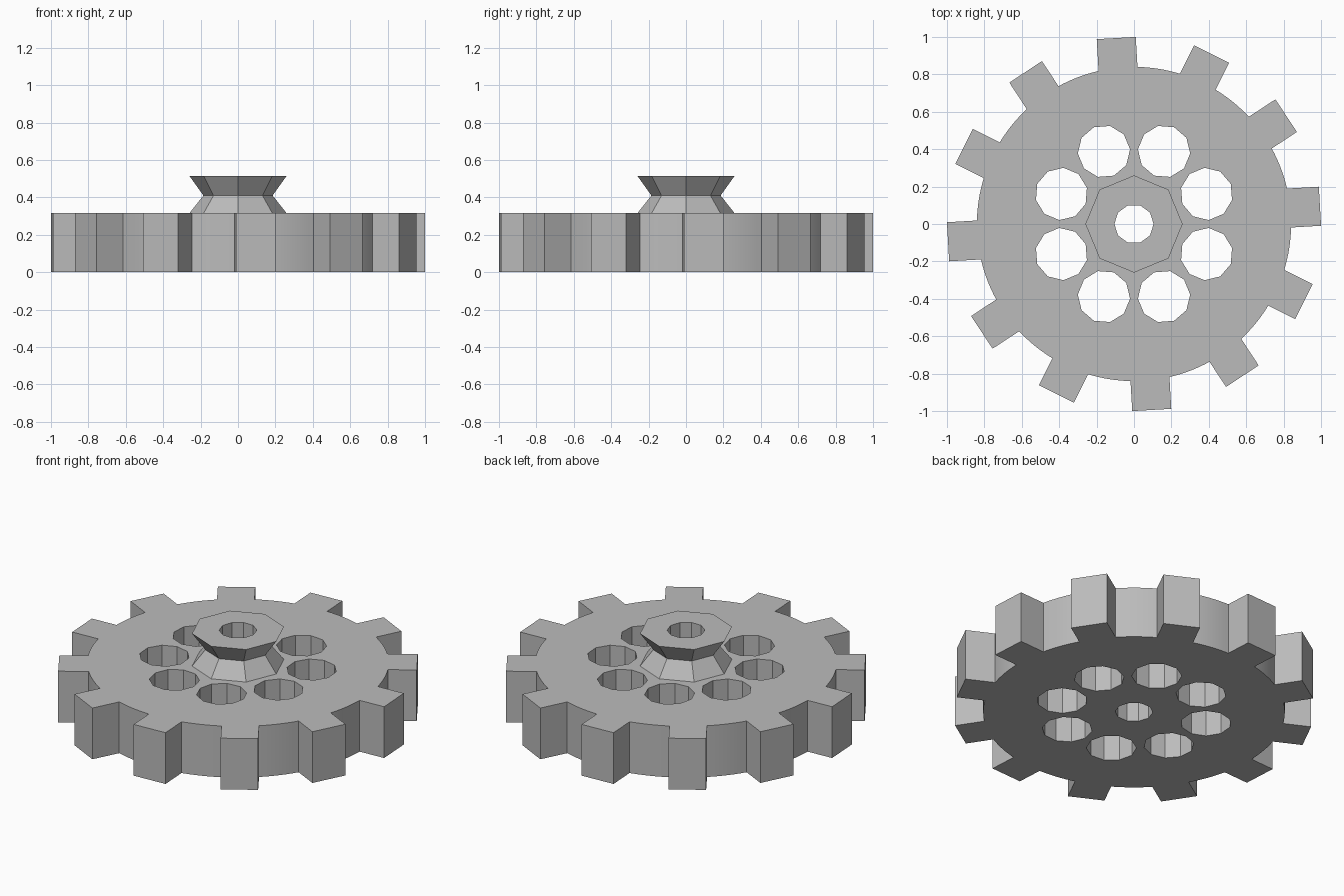
import bpy
import bmesh
from math import sin, cos, asin, pi, radians

cube = bpy.data.objects.get("Cube")
if cube:
    bpy.data.objects.remove(cube)

THICK = 0.315
ROOT, TIP = 0.84, 0.998
TEETH, HOLES = 12, 8

steel = bpy.data.materials.new("grey steel")
steel.use_nodes = True
steel.diffuse_color = (0.5, 0.5, 0.5, 1)
steel.node_tree.nodes["Principled BSDF"].inputs["Base Color"].default_value = (0.5, 0.5, 0.5, 1)


def polar(r, a):
    return (r * cos(a), r * sin(a))


def ring(r, sides, turn=0.0, centre=(0, 0)):
    """Corners of a regular polygon."""
    points = [polar(r, turn + 2 * pi * i / sides) for i in range(sides)]
    return [(centre[0] + x, centre[1] + y) for x, y in points]


def toothed_outline():
    """Square teeth, slightly off the radial line, joined by root arcs."""
    low, high, arc_steps = -0.067, 0.142, 8
    start, end = asin(low / ROOT), asin(high / ROOT)
    pitch = 2 * pi / TEETH
    points = []
    for i in range(TEETH):
        turn = radians(3.3) + i * pitch
        c, s = cos(turn), sin(turn)
        points.append(polar(ROOT, turn + start))
        points += [(TIP * c - y * s, TIP * s + y * c) for y in (low, high)]
        gap = pitch - end + start
        points += [polar(ROOT, turn + end + gap * k / arc_steps) for k in range(arc_steps)]
    return points


def select_only(ob):
    bpy.ops.object.select_all(action="DESELECT")
    ob.select_set(True)
    bpy.context.view_layer.objects.active = ob


def plate(name, loops, height):
    """Extruded flat shape; the first loop is the rim, the others are holes."""
    curve = bpy.data.curves.new(name, "CURVE")
    curve.dimensions = "2D"
    curve.fill_mode = "BOTH"
    curve.extrude = height / 2
    for loop in loops:
        spline = curve.splines.new("POLY")
        spline.points.add(len(loop) - 1)
        spline.use_cyclic_u = True
        for point, (x, y) in zip(spline.points, loop):
            point.co = (x, y, 0, 1)
    ob = bpy.data.objects.new(name, curve)
    bpy.context.collection.objects.link(ob)
    select_only(ob)
    bpy.ops.object.convert(target="MESH")
    ob = bpy.context.object
    bm = bmesh.new()
    bm.from_mesh(ob.data)
    bmesh.ops.remove_doubles(bm, verts=bm.verts, dist=0.0001)
    bmesh.ops.translate(bm, verts=bm.verts, vec=(0, 0, height / 2))
    bmesh.ops.recalc_face_normals(bm, faces=bm.faces)
    bm.to_mesh(ob.data)
    bm.free()
    return ob


def stack(name, levels, sides):
    """Closed solid through polygon rings given as (radius, height)."""
    bm = bmesh.new()
    rings = [[bm.verts.new((x, y, z)) for x, y in ring(r, sides)] for r, z in levels]
    for a, b in zip(rings, rings[1:]):
        for i in range(sides):
            j = (i + 1) % sides
            bm.faces.new((a[i], a[j], b[j], b[i]))
    bm.faces.new(rings[0][::-1])
    bm.faces.new(rings[-1])
    mesh = bpy.data.meshes.new(name)
    bm.to_mesh(mesh)
    bm.free()
    ob = bpy.data.objects.new(name, mesh)
    bpy.context.collection.objects.link(ob)
    return ob


# Toothed wheel with a bore and a circle of lightening holes
loops = [toothed_outline(), ring(0.105, 10)]
for i in range(HOLES):
    angle = (i + 0.5) * 2 * pi / HOLES
    loops.append(ring(0.14, 10, angle, polar(0.42, angle)))
wheel = plate("gear_wheel", loops, THICK)
wheel.data.materials.clear()
wheel.data.materials.append(steel)
select_only(wheel)
bpy.ops.object.shade_smooth_by_angle(angle=radians(20))

# Waisted eight-sided hub
hub = stack("hub", [(0.26, THICK), (0.185, 0.41), (0.26, 0.515)], 8)
hub.data.materials.append(steel)

# Bore through the hub
cutter = stack("bore_cutter", [(0.105, 0.1), (0.105, 0.7)], 10)
cutter.data.materials.append(steel)
cutter.hide_render = True
cutter.hide_viewport = True
cut = hub.modifiers.new("bore", "BOOLEAN")
cut.operation = "DIFFERENCE"
cut.solver = "EXACT"
cut.object = cutter
